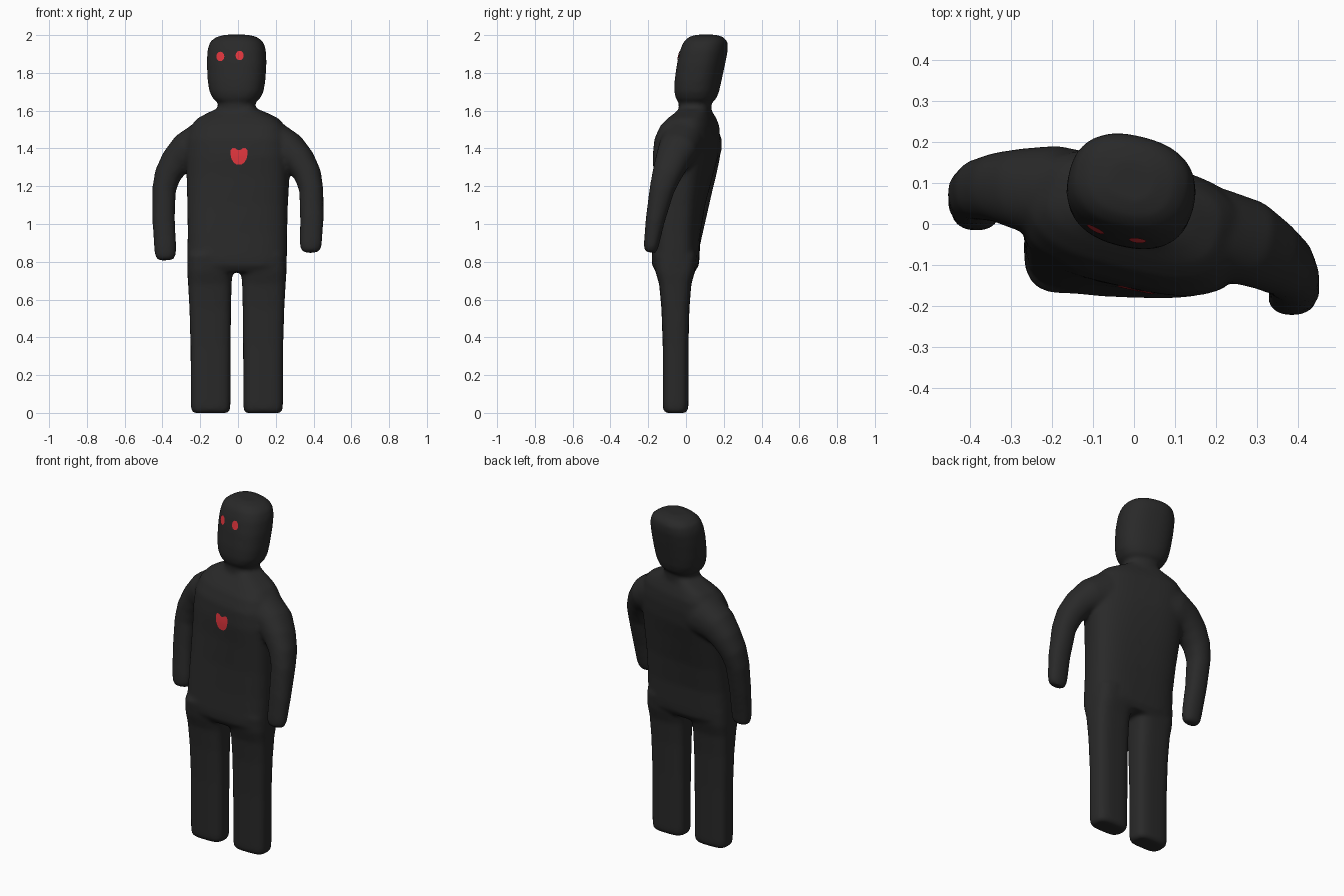
import bpy, bmesh, math
from mathutils import Vector
from mathutils.bvhtree import BVHTree

N = 40


def material(name, col):
    m = bpy.data.materials.new(name)
    m.diffuse_color = col
    return m


dark = material("charcoal", (0.022, 0.022, 0.022, 1))
red = material("red", (0.72, 0.035, 0.045, 1))
body = bmesh.new()


def squircle(a, e):
    c, s = math.cos(a), math.sin(a)
    return (math.copysign(abs(c) ** (2 / e), c), math.copysign(abs(s) ** (2 / e), s))


def skin(rings):
    """Closed tube through a list of point rings, added to the body."""
    loops = [[body.verts.new(p) for p in r] for r in rings]
    faces = []
    for a, b in zip(loops, loops[1:]):
        for i in range(N):
            j = (i + 1) % N
            faces.append(body.faces.new((a[i], a[j], b[j], b[i])))
    faces += [body.faces.new(loops[0]), body.faces.new(loops[-1])]
    bmesh.ops.recalc_face_normals(body, faces=faces)


def stack(rows, e):
    """Horizontal rings: z, cx, cy, rx, ry, turn in degrees."""
    rings = []
    for z, cx, cy, rx, ry, deg in rows:
        t = math.radians(deg)
        ring = []
        for i in range(N):
            x, y = squircle(2 * math.pi * i / N, e)
            x, y = x * rx, y * ry
            ring.append((cx + x * math.cos(t) - y * math.sin(t),
                         cy + x * math.sin(t) + y * math.cos(t), z))
        rings.append(ring)
    skin(rings)


def limb(path, e=2.2):
    """Rings square to a path: x, y, z, width radius, depth radius."""
    pts = [Vector(p[:3]) for p in path]
    rings = []
    for k, p in enumerate(pts):
        d = (pts[min(k + 1, len(pts) - 1)] - pts[max(k - 1, 0)]).normalized()
        u = d.cross(Vector((0, 1, 0))).normalized()
        v = d.cross(u)
        ring = []
        for i in range(N):
            a, b = squircle(2 * math.pi * i / N, e)
            ring.append(p + u * a * path[k][3] + v * b * path[k][4])
        rings.append(ring)
    skin(rings)


# legs
for s in (-1, 1):
    stack([(z, s * cx - 0.006, cy, rx, ry, 0) for z, cx, cy, rx, ry in (
        (0.0, 0.139, -0.055, 0.090, 0.054), (0.012, 0.139, -0.055, 0.102, 0.065),
        (0.04, 0.139, -0.055, 0.105, 0.068), (0.35, 0.139, -0.055, 0.106, 0.068),
        (0.55, 0.141, -0.056, 0.110, 0.074), (0.68, 0.143, -0.057, 0.115, 0.085),
        (0.75, 0.143, -0.057, 0.120, 0.105), (0.84, 0.140, -0.057, 0.120, 0.115))], 3.2)

# twisting torso
stack([(0.745, -0.005, -0.056, 0.250, 0.100, -2), (0.78, -0.005, -0.056, 0.264, 0.122, -2),
       (0.82, -0.005, -0.055, 0.264, 0.125, -2), (0.95, -0.003, -0.048, 0.263, 0.122, -3),
       (1.10, -0.002, -0.033, 0.266, 0.127, -6), (1.25, 0.0, -0.015, 0.272, 0.140, -10),
       (1.36, 0.0, -0.003, 0.275, 0.152, -13), (1.45, 0.0, 0.006, 0.270, 0.150, -14),
       (1.52, 0.0, 0.020, 0.250, 0.132, -15), (1.56, 0.0, 0.032, 0.215, 0.107, -15),
       (1.59, -0.003, 0.043, 0.155, 0.085, -15), (1.61, -0.005, 0.048, 0.105, 0.080, -15)], 3.0)

# neck and head
stack([(1.54, -0.007, 0.045, 0.100, 0.085, -14), (1.70, -0.007, 0.052, 0.098, 0.085, -14)], 2.2)
stack([(1.64, -0.008, 0.050, 0.095, 0.080, -14), (1.66, -0.008, 0.053, 0.122, 0.102, -14),
       (1.70, -0.008, 0.056, 0.143, 0.114, -14), (1.76, -0.008, 0.064, 0.153, 0.119, -14),
       (1.85, -0.007, 0.080, 0.158, 0.122, -14), (1.92, -0.007, 0.095, 0.155, 0.121, -14),
       (1.965, -0.007, 0.104, 0.141, 0.112, -14), (1.99, -0.007, 0.106, 0.108, 0.088, -14),
       (2.002, -0.007, 0.106, 0.060, 0.050, -14)], 2.4)

# left and right arms
limb([(-0.12, 0.065, 1.43, 0.12, 0.11), (-0.20, 0.08, 1.42, 0.118, 0.112),
      (-0.275, 0.085, 1.385, 0.098, 0.10), (-0.33, 0.09, 1.33, 0.082, 0.085),
      (-0.372, 0.085, 1.26, 0.071, 0.075), (-0.392, 0.075, 1.18, 0.063, 0.065),
      (-0.394, 0.052, 1.03, 0.060, 0.054), (-0.386, 0.028, 0.88, 0.059, 0.044),
      (-0.384, 0.023, 0.83, 0.055, 0.040), (-0.383, 0.021, 0.808, 0.040, 0.028)])
limb([(0.12, -0.01, 1.43, 0.12, 0.11), (0.20, -0.025, 1.42, 0.118, 0.112),
      (0.275, -0.045, 1.385, 0.098, 0.105), (0.33, -0.075, 1.33, 0.082, 0.090),
      (0.370, -0.102, 1.26, 0.072, 0.078), (0.388, -0.128, 1.18, 0.064, 0.066),
      (0.391, -0.163, 1.02, 0.062, 0.051), (0.386, -0.182, 0.90, 0.059, 0.041),
      (0.384, -0.186, 0.87, 0.055, 0.037), (0.384, -0.188, 0.849, 0.040, 0.027)])

# fuse everything into one soft body
mesh = bpy.data.meshes.new("body")
body.to_mesh(mesh)
body.free()
mesh.materials.append(dark)
obj = bpy.data.objects.new("body", mesh)
bpy.context.collection.objects.link(obj)
bpy.context.view_layer.objects.active = obj
obj.select_set(True)
rm = obj.modifiers.new("fuse", 'REMESH')
rm.mode = 'VOXEL'
rm.voxel_size = 0.011
rm.use_smooth_shade = True
sm = obj.modifiers.new("soften", 'SMOOTH')
sm.factor = 0.5
sm.iterations = 10
for name in ("fuse", "soften"):
    bpy.ops.object.modifier_apply(modifier=name)
bpy.ops.object.shade_smooth()
tree = BVHTree.FromObject(obj, bpy.context.evaluated_depsgraph_get())


def decal(name, cx, cz, outline):
    """Patch laid on the front surface, built as shrinking rings."""
    bm = bmesh.new()

    def drop(x, z):
        hit = tree.ray_cast(Vector((x, -1, z)), Vector((0, 1, 0)))
        return bm.verts.new(hit[0] + hit[1] * 0.004)

    loops = [[drop(cx + x * k, cz + z * k) for x, z in outline] for k in (1, 0.75, 0.5, 0.25)]
    mid = drop(cx, cz)
    n = len(outline)
    for i in range(n):
        j = (i + 1) % n
        for a, b in zip(loops, loops[1:]):
            bm.faces.new((a[i], a[j], b[j], b[i]))
        bm.faces.new((loops[-1][i], loops[-1][j], mid))
    for f in bm.faces:
        f.smooth = True
        f.normal_update()
        if f.normal.y > 0:
            f.normal_flip()
    me = bpy.data.meshes.new(name)
    bm.to_mesh(me)
    bm.free()
    me.materials.append(red)
    bpy.context.collection.objects.link(bpy.data.objects.new(name, me))


# eyes
oval = [(0.021 * math.cos(i * math.pi / 10), 0.025 * math.sin(i * math.pi / 10)) for i in range(20)]
decal("left_eye", -0.092, 1.886, oval)
decal("right_eye", 0.009, 1.891, oval)

# chest heart
half = [(0.009, 0.033), (0.02, 0.041), (0.035, 0.042), (0.044, 0.03), (0.045, 0.01),
        (0.04, -0.014), (0.03, -0.033), (0.015, -0.044)]
heart = [(0, 0.03)] + half + [(0, -0.045)] + [(-x, z) for x, z in reversed(half)]
decal("chest_heart", 0.006, 1.36, heart)
